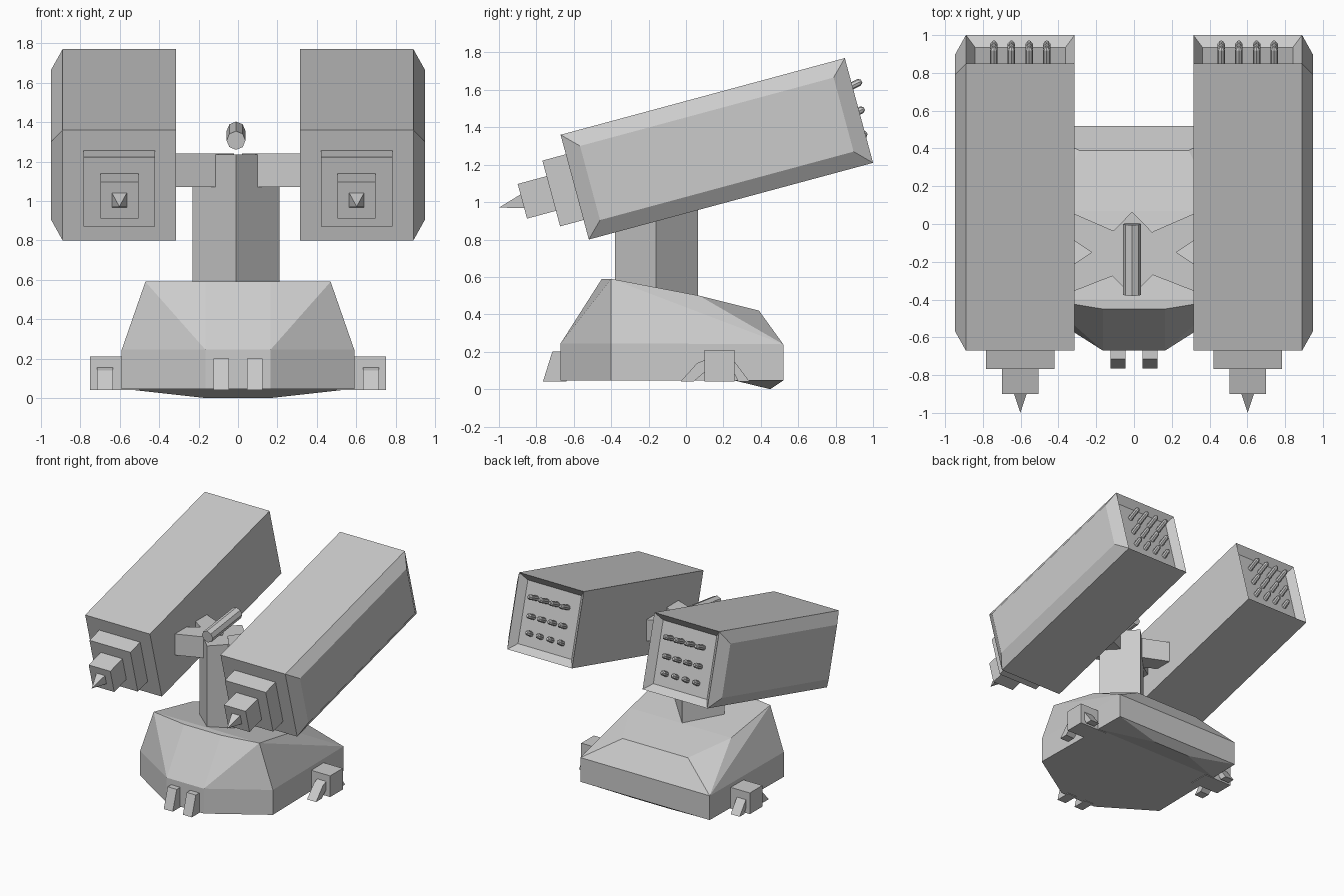
import bpy, bmesh, math
from mathutils import Matrix, Vector

if "Cube" in bpy.data.objects:
    bpy.data.objects.remove(bpy.data.objects["Cube"])

grey = bpy.data.materials.new("light_grey")
grey.diffuse_color = (0.6, 0.6, 0.6, 1)
grey.use_nodes = True
grey.node_tree.nodes["Principled BSDF"].inputs["Base Color"].default_value = grey.diffuse_color


def finish(name, bm, mirror=False):
    bmesh.ops.recalc_face_normals(bm, faces=bm.faces[:])
    me = bpy.data.meshes.new(name)
    bm.to_mesh(me)
    bm.free()
    me.materials.append(grey)
    ob = bpy.data.objects.new(name, me)
    bpy.context.collection.objects.link(ob)
    if mirror:
        mod = ob.modifiers.new("mirror", 'MIRROR')
        mod.use_mirror_merge = False
    return ob


def both_sides(points):
    return [(s * x, y, z) for x, y, z in points for s in (1, -1)]


def hull(name, points, mirror=False):
    bm = bmesh.new()
    for p in points:
        bm.verts.new(p)
    bmesh.ops.convex_hull(bm, input=bm.verts[:])
    return finish(name, bm, mirror)


def prism(name, profile, lo, hi, axis, mirror=False):
    """Extrude a profile: (x, y) along z, or (y, z) along x."""
    bm = bmesh.new()
    place = (lambda a, b, c: (a, b, c)) if axis == 'z' else (lambda a, b, c: (c, a, b))
    face = bm.faces.new([bm.verts.new(place(a, b, lo)) for a, b in profile])
    new = bmesh.ops.extrude_face_region(bm, geom=[face])["geom"]
    moved = [v for v in new if isinstance(v, bmesh.types.BMVert)]
    bmesh.ops.translate(bm, verts=moved, vec=place(0, 0, hi - lo))
    return finish(name, bm, mirror)


def box(bm, lo, hi, matrix=Matrix()):
    lo, hi = Vector(lo), Vector(hi)
    size = hi - lo
    m = matrix @ Matrix.Translation((lo + hi) / 2) @ Matrix.Diagonal((*size, 1))
    bmesh.ops.create_cube(bm, size=1, matrix=m)


def rod(bm, start, end, r1, r2, sides, spin=0):
    start, end = Vector(start), Vector(end)
    d = end - start
    m = (Matrix.Translation((start + end) / 2)
         @ d.to_track_quat('Z', 'Y').to_matrix().to_4x4()
         @ Matrix.Rotation(spin, 4, 'Z'))
    bmesh.ops.create_cone(bm, cap_ends=True, segments=sides, radius1=r1,
                          radius2=r2, depth=d.length, matrix=m)


# Turret base and the shallow keel under its back
hull("base", both_sides([
    (.165, -.67, .045), (.59, -.4, .045), (.575, .52, .045),
    (.165, -.67, .245), (.59, -.4, .245), (.575, .52, .24),
    (.165, -.45, .59), (.47, -.4, .59), (.45, .07, .5), (.29, .39, .42)]))
hull("keel", both_sides([(.58, .26, .046), (.574, .519, .046), (.165, .45, 0)]))

# Side lugs and clamp claws
bm = bmesh.new()
box(bm, (.5, .1, .04), (.75, .26, .21))
finish("side_lug", bm, True)
prism("side_claw_front", [(.11, .16), (.06, .14), (-.03, .04), (.04, .04), (.11, .1)],
      .635, .715, 'x', True)
prism("side_claw_back", [(.25, .16), (.34, .04), (.28, .04), (.25, .1)],
      .635, .715, 'x', True)
prism("front_claw", [(-.765, .04), (-.715, .2), (-.64, .2), (-.64, .04)],
      .045, .125, 'x', True)

# Diamond post and forked arms
prism("post", [(-.01, .065), (-.23, -.16), (-.01, -.38), (.21, -.16)], .45, 1.235, 'z')
prism("fork_arm", [(.1, -.04), (.33, .06), (.33, -.08), (.225, -.15),
                   (.33, -.22), (.33, -.36), (.1, -.27), (.02, -.16)],
      1.07, 1.24, 'z', True)

# Sighting tube
bm = bmesh.new()
rod(bm, (-.01, -.375, 1.307), (-.01, .0, 1.355), .048, .048, 8)
finish("sight_tube", bm)

# Launcher pod in its own tilted frame: y along the pod, z across its height
tilt = math.radians(15.1)
pod = Matrix.Translation((.602, -.595, 1.08)) @ Matrix.Rotation(tilt, 4, 'X')
bm = bmesh.new()
box(bm, (-.288, 0, -.29), (.288, 1.574, .29))
for axis, inset, shift in ((Vector((0, 1, 0)), .07, -.055), (Vector((1, 0, 0)), .12, .058)):
    bm.normal_update()
    face = max(bm.faces, key=lambda f: f.normal.dot(axis) * 10 + f.calc_area())
    bmesh.ops.inset_region(bm, faces=[face], thickness=inset, depth=0)
    bmesh.ops.translate(bm, verts=face.verts[:], vec=axis * shift)
bm.transform(pod)
finish("pod_body", bm, True)

# Stepped nose with a square spike
bm = bmesh.new()
box(bm, (-.182, -.13, -.182), (.182, .01, .182), pod)
box(bm, (-.096, -.29, -.096), (.096, -.12, .096), pod)
rod(bm, (0, 0, 0), (0, 0, .13), .054, 0, 4, math.pi / 4)
spike = [v for v in bm.verts][16:]
bmesh.ops.transform(bm, verts=spike, matrix=pod @ Matrix.Translation((0, -.289, 0))
                    @ Matrix.Rotation(math.pi / 2, 4, 'X'))
finish("pod_nose", bm, True)

# Grid of small rods in the recessed pod back
bm = bmesh.new()
for v, tip in ((.145, .055), (0, .03), (-.13, .01)):
    for x in (-.14, -.047, .047, .14):
        end = Vector((x, 1.574 + tip - .015, v))
        start = end - Vector((0, .1 + tip, .03))
        rod(bm, start, end, .02, .02, 8)
        rod(bm, end, end + (end - start).normalized() * .015, .02, .009, 8)
bm.transform(pod)
finish("pod_back_rods", bm, True)
